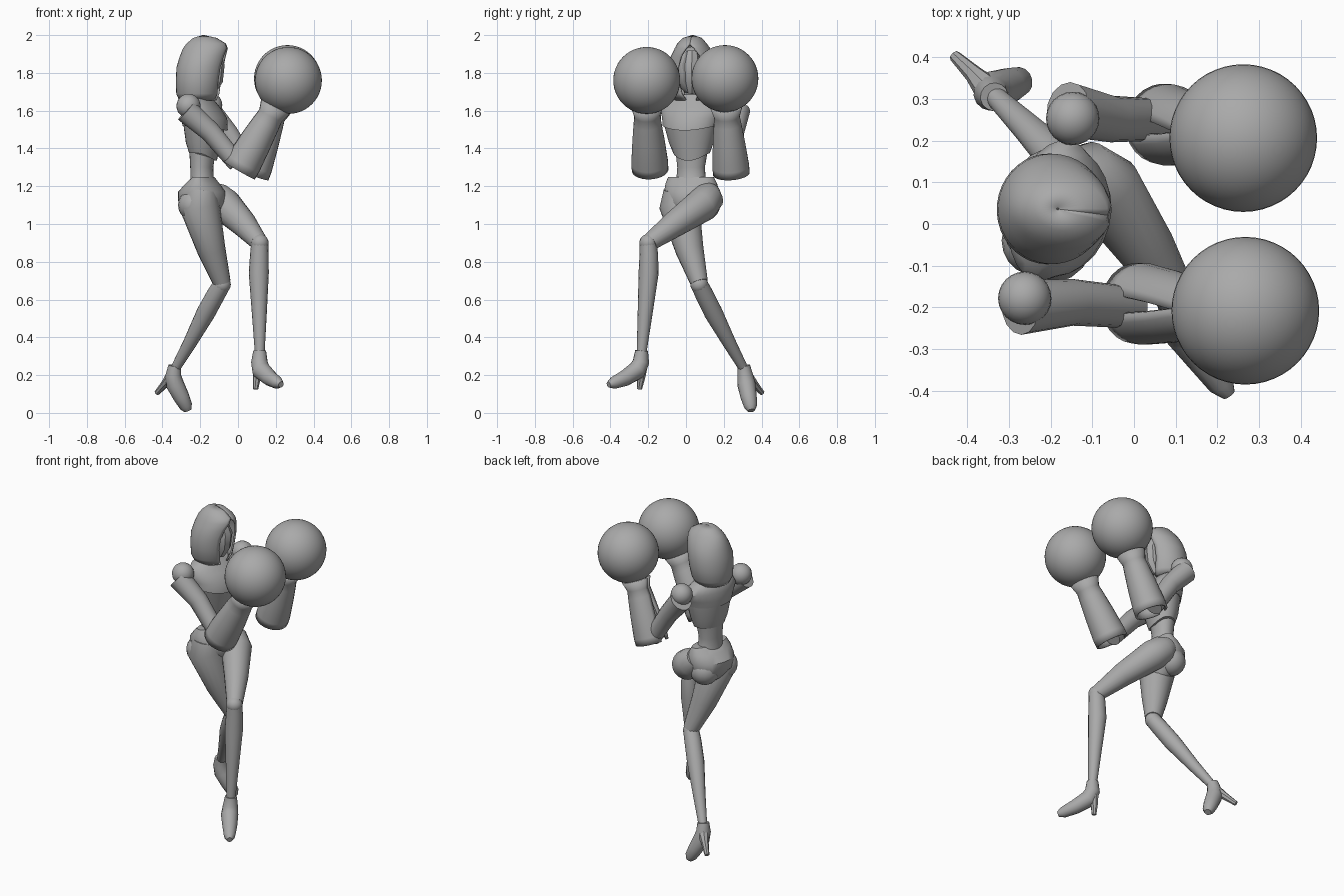
import bpy, bmesh, math
from mathutils import Vector

cube = bpy.data.objects.get("Cube")
if cube:
    bpy.data.objects.remove(cube)

grey = bpy.data.materials.new("plain_grey")
grey.use_nodes = True
COLOUR = (0.4, 0.4, 0.4, 1)
grey.diffuse_color = COLOUR
grey.node_tree.nodes["Principled BSDF"].inputs["Base Color"].default_value = COLOUR


def finish(name, bm, angle=40):
    bmesh.ops.recalc_face_normals(bm, faces=bm.faces)
    mesh = bpy.data.meshes.new(name)
    bm.to_mesh(mesh)
    bm.free()
    mesh.materials.append(grey)
    ob = bpy.data.objects.new(name, mesh)
    bpy.context.collection.objects.link(ob)
    bpy.ops.object.select_all(action='DESELECT')
    bpy.context.view_layer.objects.active = ob
    ob.select_set(True)
    bpy.ops.object.shade_smooth_by_angle(angle=math.radians(angle))
    return ob


def skin(name, rings, closed=True):
    """Bridge equal point rings into one surface; closed rings get end caps."""
    bm = bmesh.new()
    rows = [[bm.verts.new(p) for p in ring] for ring in rings]
    n = len(rows[0])
    for a, b in zip(rows, rows[1:]):
        for i in range(n if closed else n - 1):
            j = (i + 1) % n
            bm.faces.new((a[i], a[j], b[j], b[i]))
    if closed:
        bm.faces.new(rows[0])
        bm.faces.new(rows[-1])
    return finish(name, bm)


def angles(n, gap=None, middle=0.0):
    """Even angles round a ring, or an arc that leaves a gap (degrees) open."""
    if gap is None:
        return [math.tau * k / n for k in range(n)]
    g = math.radians(gap)
    return [middle + g + (math.tau - 2 * g) * k / (n - 1) for k in range(n)]


def thicken(ob, depth):
    shell = ob.modifiers.new("thickness", 'SOLIDIFY')
    shell.thickness = depth
    shell.offset = -1


def tube(name, stations, n=14, side=(0, 1, 0), slots=None):
    """Limb through (x, y, z, radius) stations; slots open it at the elbow crook."""
    pts = [Vector(s[:3]) for s in stations]
    rings = []
    for i, s in enumerate(stations):
        t = (pts[min(i + 1, len(pts) - 1)] - pts[max(i - 1, 0)]).normalized()
        ref = Vector(side)
        u = (ref - t * ref.dot(t)).normalized()
        v = t.cross(u)
        arc = angles(n, slots[i] if slots else None, math.pi / 2)
        rings.append([pts[i] + (u * math.cos(a) + v * math.sin(a)) * s[3] for a in arc])
    return skin(name, rings, not slots)


def body(name, yaw, rows, n=24, dip=0.0):
    """Trunk from (z, x, y, half depth, half width, gap) rows turned by yaw.
    A gap opens the front; dip lowers the front of the first row."""
    f = Vector((math.cos(yaw), math.sin(yaw), 0))
    s = Vector((-f.y, f.x, 0))
    rings = []
    for i, (z, x, y, hd, hw, *gap) in enumerate(rows):
        ring = []
        for a in angles(n, *gap):
            drop = dip * max(0, math.cos(a)) ** 2 if i == 0 else 0
            ring.append(Vector((x, y, z - drop)) + f * hd * math.cos(a) + s * hw * math.sin(a))
        rings.append(ring)
    return skin(name, rings, len(rows[0]) == 5)


def ball(name, centre, r, scale=(1, 1, 1), n=32):
    bm = bmesh.new()
    bmesh.ops.create_uvsphere(bm, u_segments=n, v_segments=n // 2, radius=r)
    bmesh.ops.scale(bm, vec=scale, verts=bm.verts)
    bmesh.ops.translate(bm, vec=centre, verts=bm.verts)
    return finish(name, bm, 60)


CHEST = math.radians(-15)

# Trunk
body("bodice", CHEST, [(1.375, -.185, .03, .072, .098), (1.43, -.182, .028, .092, .12),
                       (1.52, -.178, .025, .108, .142)], dip=.04)
body("breastplate", CHEST, [(1.52, -.174, .023, .118, .148), (1.56, -.178, .027, .118, .156),
                            (1.61, -.195, .033, .1, .172), (1.65, -.205, .036, .078, .145),
                            (1.685, -.205, .036, .05, .07)], dip=.025)
body("abdomen", CHEST, [(1.18, -.18, .03, .08, .095), (1.25, -.19, .027, .06, .078),
                        (1.3, -.192, .027, .06, .074), (1.4, -.187, .03, .07, .088)])
body("pelvis", CHEST, [(1.0, -.165, .04, .04, .035), (1.05, -.178, .035, .09, .095),
                       (1.11, -.19, .03, .125, .14), (1.17, -.192, .03, .124, .148),
                       (1.215, -.188, .028, .085, .14), (1.25, -.182, .026, .048, .125)])
for y, label in ((.095, "left"), (-.04, "right")):
    ball(label + "_buttock", (-.215 - .25 * (.03 - y), y, 1.1), .085, n=20)

# Head, neck and open hood
tube("neck", [(-.205, .036, 1.64, .05), (-.195, .035, 1.76, .04)])
ball("head", (-.19, .035, 1.81), .1, (.95, .85, 1.3), 24)
tube("face_mask", [(-.15, .033, 1.7, .03), (-.125, .03, 1.76, .045),
                   (-.12, .03, 1.84, .05), (-.14, .033, 1.91, .035)], n=8)
hood = body("hood", math.radians(-6), [
    (1.655, -.212, .036, .1, .103, 16), (1.69, -.21, .036, .117, .122, 24),
    (1.76, -.204, .036, .125, .133, 30), (1.83, -.196, .036, .13, .132, 31),
    (1.89, -.182, .036, .126, .115, 26), (1.93, -.172, .034, .12, .094, 14),
    (1.955, -.168, .032, .105, .078, 0), (1.985, -.175, .034, .063, .05, 0),
    (2.0, -.183, .036, .004, .004, 0)], n=33)
thicken(hood, .01)

# Arms: shoulder ball, sleeve, slotted cuff, round glove
ARMS = {
    "right": ((-.262, -.178, 1.625), (.005, -.19, 1.285), (.185, -.207, 1.595), (.267, -.208, 1.76)),
    "left": ((-.147, .253, 1.63), (.07, .24, 1.265), (.19, .215, 1.59), (.262, .206, 1.77)),
}
for label, arm in ARMS.items():
    s, e, w, g = map(Vector, arm)
    sign = 1 if label == "left" else -1
    ball(label + "_shoulder", s, .064, n=24)
    start = s + Vector((-.012, .022 * sign, -.025))
    bend = e + Vector((-.01, .01 * sign, .035))
    tube(label + "_upper_arm", [(*start, .066), (*s.lerp(bend, .45), .056), (*bend, .05)])
    cuff = tube(label + "_cuff", [(*e, .097), (*e.lerp(w, .12), .098), (*e.lerp(w, .5), .086),
                                  (*e.lerp(w, .8), .074), (*e.lerp(w, .93), .068),
                                  (*w.lerp(g, .15), .085)], n=25, slots=(16, 15, 9, 0, 0, 0))
    thicken(cuff, .012)
    ball(label + "_glove", g, .177, n=48)

# Legs: thigh, knee, shin
LEGS = {
    "left": ([(-.155, .12, 1.175, .06), (-.12, .115, 1.14, .086), (-.07, .085, 1.1, .09),
              (.03, -.06, 1.0, .07), (.11, -.19, .905, .047)],
             [(.115, -.2, .9, .045), (.113, -.197, .84, .049), (.11, -.198, .74, .053),
              (.113, -.217, .52, .039), (.115, -.235, .32, .026)]),
    "right": ([(-.195, -.035, 1.18, .085), (-.205, -.035, 1.1, .108), (-.14, .02, .86, .075),
               (-.085, .07, .69, .047)],
              [(-.085, .07, .68, .046), (-.115, .095, .63, .049), (-.17, .145, .53, .05),
               (-.255, .23, .37, .036), (-.332, .305, .235, .025)]),
}
for label, (thigh, shin) in LEGS.items():
    tube(label + "_thigh", thigh, n=18, side=(.5, .85, 0))
    ball(label + "_knee", shin[0][:3], .047, n=20)
    tube(label + "_shin", shin, n=16)

# High-heeled shoes
SHOES = {
    "left": ([(.115, -.235, .33, .034), (.113, -.238, .27, .044), (.123, -.26, .225, .05),
              (.17, -.325, .183, .042), (.21, -.385, .158, .032), (.228, -.41, .15, .016)],
             [(.11, -.232, .25, .03), (.1, -.237, .19, .022), (.093, -.247, .125, .014)]),
    "right": ([(-.335, .305, .25, .034), (-.343, .313, .2, .042), (-.333, .32, .15, .048),
               (-.3, .332, .085, .043), (-.275, .342, .035, .035), (-.265, .346, .012, .02)],
              [(-.352, .325, .19, .034), (-.385, .36, .155, .022), (-.43, .403, .105, .014)]),
}
for label, (shoe, heel) in SHOES.items():
    tube(label + "_shoe", shoe, n=14, side=(.83, .55, 0))
    tube(label + "_heel", heel, n=8, side=(.83, .55, 0))
